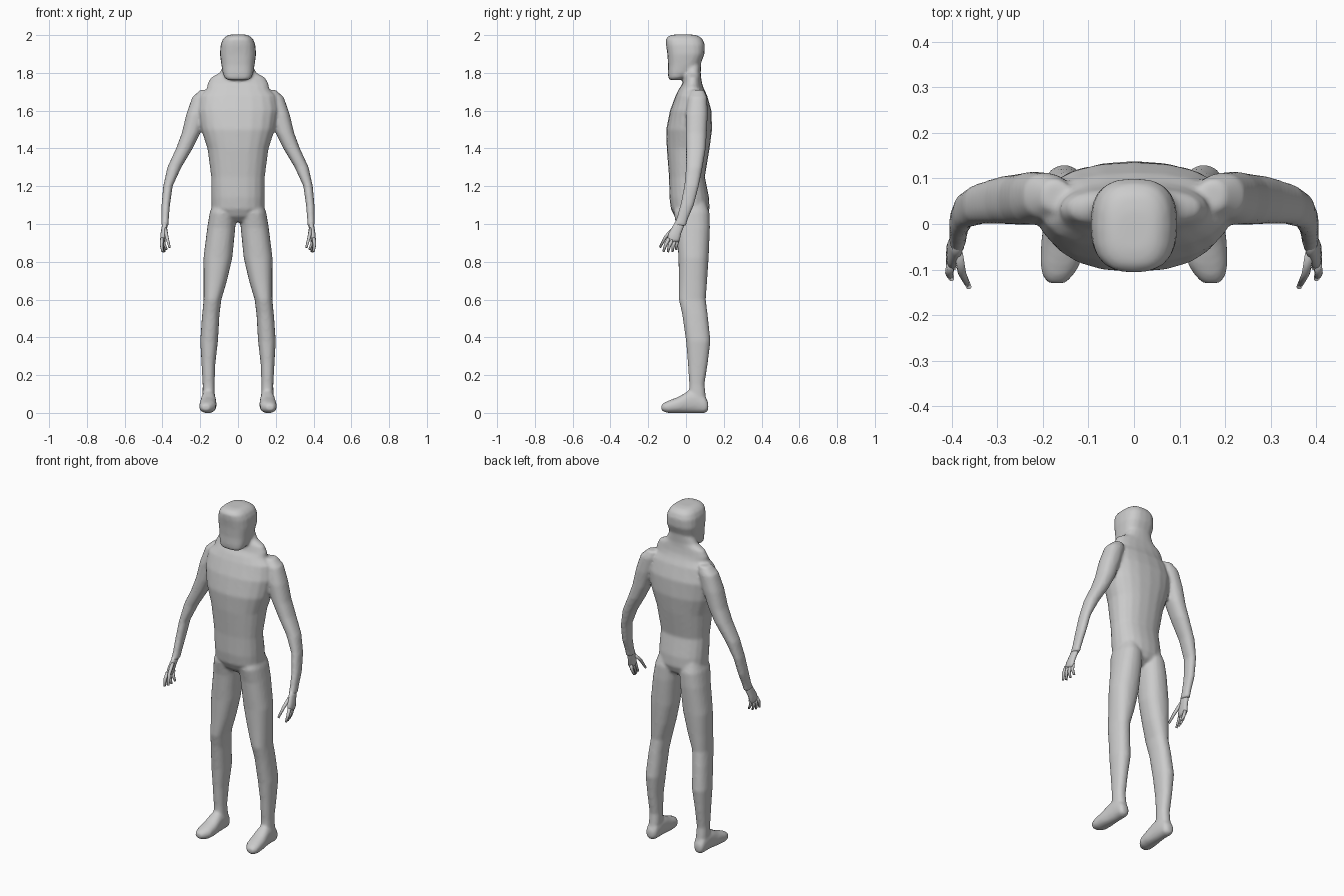
import bpy, bmesh, math
from mathutils import Vector

grey = bpy.data.materials.new("plain grey")
grey.diffuse_color = (0.6, 0.6, 0.6, 1)


def add_rings(bm, rings):
    """Bridge rings of points and close both ends."""
    vs = [[bm.verts.new(p) for p in r] for r in rings]
    n = len(vs[0])
    for a, b in zip(vs, vs[1:]):
        for i in range(n):
            j = (i + 1) % n
            bm.faces.new((a[i], a[j], b[j], b[i]))
    bm.faces.new(vs[0])
    bm.faces.new(vs[-1])


def loft(bm, sections, axis="z", power=2.3, side=1, n=20):
    """Sections are (position, x0, x1, b0, b1); b is y for axis z, z for axis y."""
    rings = []
    for t, x0, x1, b0, b1 in sections:
        ring = []
        for i in range(n):
            a = 2 * math.pi * i / n
            c, s = math.cos(a), math.sin(a)
            u = math.copysign(abs(c) ** (2 / power), c)
            v = math.copysign(abs(s) ** (2 / power), s)
            x = side * ((x0 + x1) / 2 + u * (x1 - x0) / 2)
            b = (b0 + b1) / 2 + v * (b1 - b0) / 2
            ring.append((x, b, t) if axis == "z" else (x, t, b))
        rings.append(ring)
    add_rings(bm, rings)


def tube(bm, path, radii, side=1, n=8):
    """Tapered round finger along a path."""
    pts = [Vector((side * x, y, z)) for x, y, z in path]
    d = (pts[-1] - pts[0]).normalized()
    u = d.cross(Vector((1, 0, 0))).normalized()
    v = d.cross(u)
    add_rings(bm, [[p + r * (math.cos(k * math.tau / n) * u + math.sin(k * math.tau / n) * v)
                    for k in range(n)] for p, r in zip(pts, radii)])


def finish(bm, name):
    bmesh.ops.recalc_face_normals(bm, faces=bm.faces[:])
    me = bpy.data.meshes.new(name)
    bm.to_mesh(me)
    bm.free()
    me.materials.append(grey)
    for p in me.polygons:
        p.use_smooth = True
    ob = bpy.data.objects.new(name, me)
    bpy.context.collection.objects.link(ob)
    return ob


def sym(rows):
    return [(z, -w, w, y0, y1) for z, w, y0, y1 in rows]


body = bmesh.new()

# Torso with raised collar and neck
loft(body, sym([
    (1.85, .072, 0, .08), (1.80, .098, -.005, .078), (1.775, .145, -.01, .08),
    (1.74, .163, -.02, .086), (1.715, .165, -.038, .095), (1.68, .20, -.055, .112),
    (1.60, .212, -.085, .135), (1.50, .195, -.105, .138), (1.40, .162, -.102, .125),
    (1.25, .142, -.09, .10), (1.14, .142, -.088, .122), (1.08, .14, -.08, .125),
    (1.04, .11, -.06, .11), (1.01, .05, -.025, .07)]))

# Head with flat face and squared jaw
loft(body, sym([
    (1.762, .055, -.088, -.03), (1.775, .072, -.094, 0), (1.80, .081, -.096, .04),
    (1.84, .088, -.095, .075), (1.90, .096, -.099, .098), (1.95, .092, -.106, .1),
    (1.98, .08, -.107, .088), (1.997, .06, -.09, .065), (2.003, .04, -.06, .03)]), power=2.7)

for s in (1, -1):
    # Leg
    loft(body, [
        (1.13, .03, .125, -.04, .10), (1.06, .01, .15, -.065, .125), (.98, .014, .163, -.05, .127),
        (.82, .03, .183, -.04, .12), (.70, .058, .182, -.038, .112), (.60, .088, .182, -.038, .105),
        (.52, .098, .19, -.02, .115), (.38, .106, .2, .0, .13), (.26, .12, .193, .01, .115),
        (.15, .124, .187, .017, .098), (.09, .122, .188, .015, .105), (.03, .13, .185, .03, .1)], side=s)
    # Foot
    loft(body, [
        (.118, .14, .18, .012, .055), (.10, .122, .19, -.001, .09), (.05, .118, .193, -.001, .12),
        (.01, .116, .197, -.001, .115), (-.04, .113, .204, -.001, .085), (-.09, .118, .206, -.001, .066),
        (-.115, .135, .2, .004, .055), (-.13, .15, .19, .015, .042)], axis="y", side=s)
    # Arm
    loft(body, [
        (1.71, .14, .20, .03, .095), (1.67, .14, .243, .01, .112), (1.58, .165, .274, -.002, .115),
        (1.48, .2, .298, -.002, .11), (1.40, .24, .328, 0, .105), (1.30, .30, .374, .0, .088),
        (1.20, .346, .396, -.01, .068), (1.10, .36, .405, -.03, .042), (1.03, .366, .405, -.05, .012),
        (.99, .368, .406, -.068, 0)], side=s)

# Blend the parts into one continuous skin
ob = finish(body, "body")
r = ob.modifiers.new("skin", "REMESH")
r.mode = "VOXEL"
r.voxel_size = .008
r.use_smooth_shade = True
m = ob.modifiers.new("soften", "SMOOTH")
m.factor = .5
m.iterations = 6

# Hands: palm, four fingers and thumb
fingers = [((.402, -.09, .925), (.405, -.108, .89), (.400, -.120, .853)),
           ((.402, -.074, .918), (.403, -.088, .885), (.395, -.096, .851)),
           ((.400, -.058, .916), (.400, -.068, .885), (.388, -.072, .853)),
           ((.395, -.042, .922), (.392, -.05, .892), (.378, -.052, .864))]
thumb = ((.385, -.065, .975), (.377, -.108, .932), (.362, -.138, .876))
for s, label in ((1, "left"), (-1, "right")):
    bm = bmesh.new()
    loft(bm, [(1.01, .374, .401, -.058, -.01), (.985, .374, .404, -.072, -.012),
              (.95, .38, .41, -.092, -.026), (.92, .386, .412, -.1, -.032),
              (.905, .39, .409, -.096, -.04)], side=s, n=12)
    for f in fingers + [thumb]:
        tube(bm, f, (.010, .009, .006), side=s)
    finish(bm, label + "_hand")
